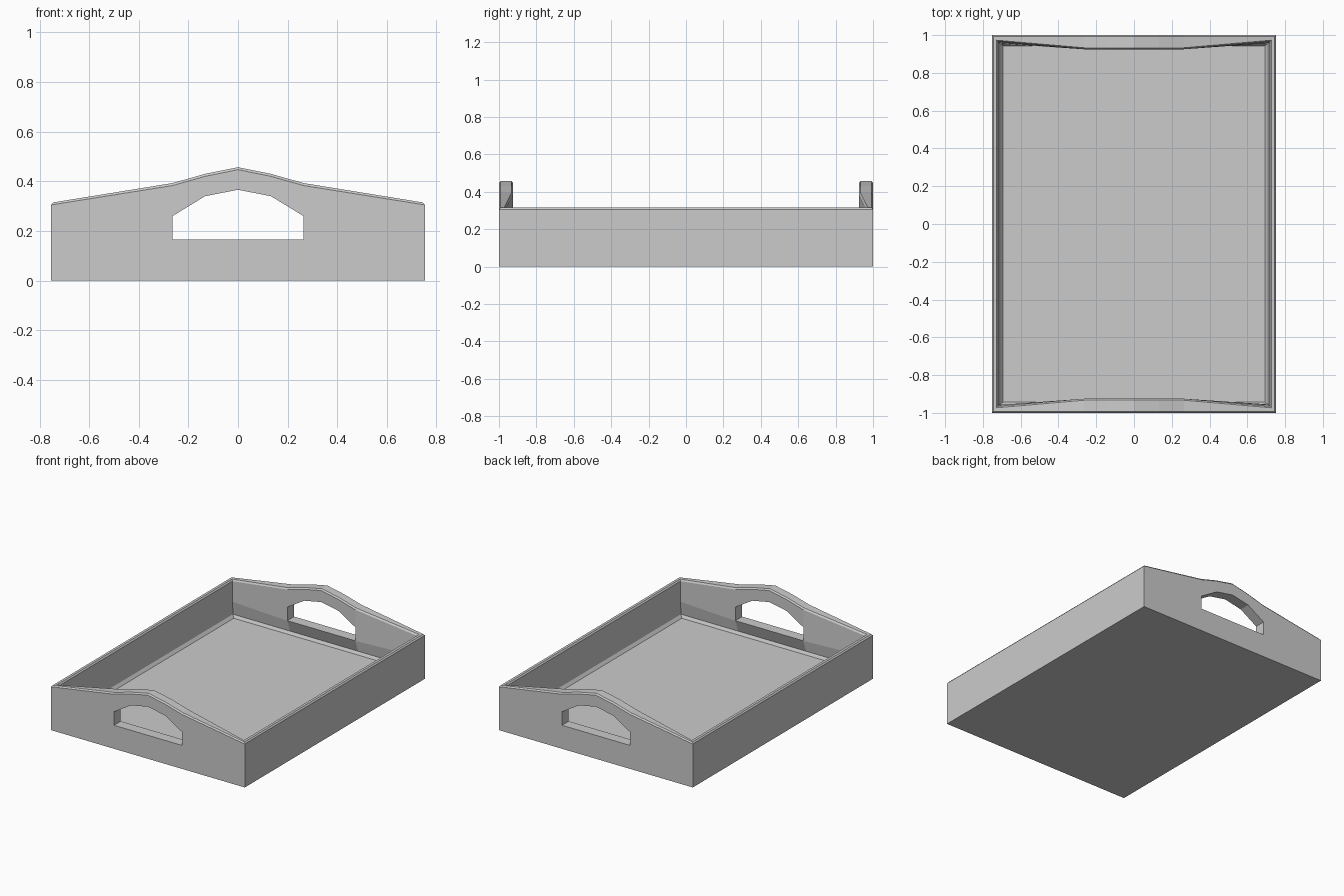
import bpy, bmesh

if "Cube" in bpy.data.objects:
    bpy.data.objects.remove(bpy.data.objects["Cube"])

# Shared columns across the tray ends: position and top height
COLS = [(-0.753, 0.315), (-0.264, 0.393), (-0.133, 0.43), (0, 0.457),
        (0.133, 0.43), (0.264, 0.393), (0.753, 0.315)]


def ring(bm, cx, cy, my, z=None, drop=0):
    """Closed loop: corners at (cx, cy), middle of the ends at my."""
    pts = []
    for s in (-1, 1):
        for x, top in (COLS if s < 0 else COLS[::-1]):
            corner = abs(x) > 0.5
            px = (cx if x > 0 else -cx) if corner else x
            py = cy if corner else my
            pts.append((px, s * py, top - drop if z is None else z))
    return [bm.verts.new(p) for p in pts]


def make_object(name, bm):
    bmesh.ops.recalc_face_normals(bm, faces=bm.faces)
    me = bpy.data.meshes.new(name)
    bm.to_mesh(me)
    bm.free()
    ob = bpy.data.objects.new(name, me)
    bpy.context.collection.objects.link(ob)
    return ob


# Tray shell: outer wall, chamfered rim, bulged grip, cove and floor
bm = bmesh.new()
rings = [
    ring(bm, 0.753, 1, 1, z=0),
    ring(bm, 0.753, 1, 1, drop=0.01),
    ring(bm, 0.745, 0.992, 0.992),
    ring(bm, 0.727, 0.973, 0.933),
    ring(bm, 0.719, 0.965, 0.925, drop=0.01),
    ring(bm, 0.713, 0.958, 0.925, z=0.164),
    ring(bm, 0.708, 0.955, 0.955, z=0.08),
    ring(bm, 0.693, 0.943, 0.943, z=0.06),
]
for a, b in zip(rings, rings[1:]):
    n = len(a)
    for i in range(n):
        j = (i + 1) % n
        bm.faces.new((a[i], a[j], b[j], b[i]))
bm.faces.new(rings[0])
bm.faces.new(rings[-1])
tray = make_object("tray", bm)

# Handle cutter running through both ends
bm = bmesh.new()
profile = [(-0.264, 0.165), (0.264, 0.165), (0.264, 0.26), (0.133, 0.34),
           (0, 0.366), (-0.133, 0.34), (-0.264, 0.26)]
face = bm.faces.new([bm.verts.new((x, -1.2, z)) for x, z in profile])
geo = bmesh.ops.extrude_face_region(bm, geom=[face])["geom"]
bmesh.ops.translate(bm, vec=(0, 2.4, 0),
                    verts=[v for v in geo if isinstance(v, bmesh.types.BMVert)])
cutter = make_object("handle_cutter", bm)

# Cut the handles, then drop the cutter
mod = tray.modifiers.new("handles", "BOOLEAN")
mod.operation = "DIFFERENCE"
mod.solver = "EXACT"
mod.object = cutter
bpy.context.view_layer.objects.active = tray
tray.select_set(True)
bpy.ops.object.modifier_apply(modifier=mod.name)
bpy.data.objects.remove(cutter)
